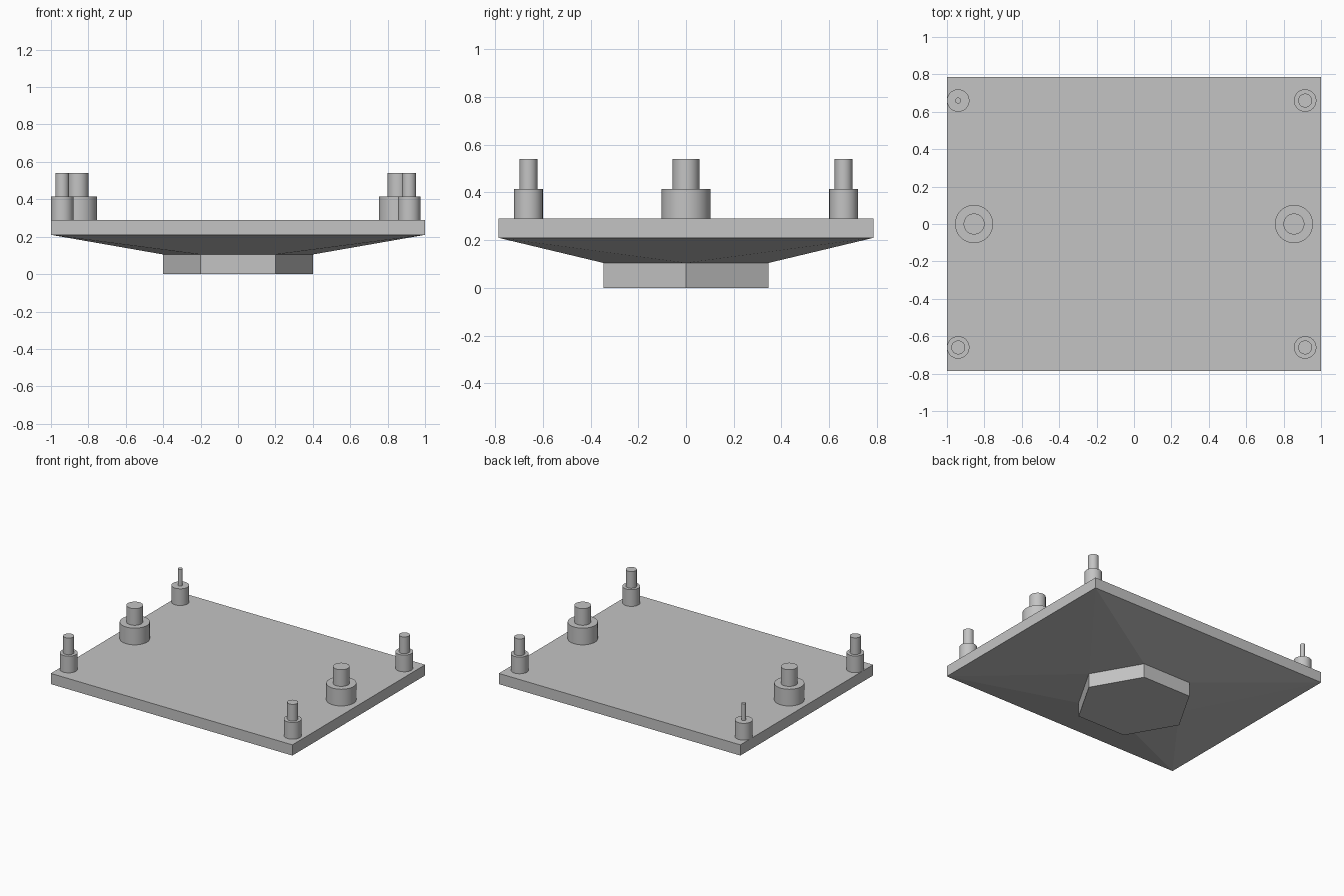
import bpy, bmesh
from math import cos, sin, tau, radians

cube = bpy.data.objects.get("Cube")
if cube:
    bpy.data.objects.remove(cube, do_unlink=True)

grey = bpy.data.materials.new("plain grey")
grey.use_nodes = True
colour = (0.55, 0.55, 0.55, 1)
grey.diffuse_color = colour
grey.node_tree.nodes["Principled BSDF"].inputs["Base Color"].default_value = colour

HALF_X, HALF_Y = 1.0, 0.785
PLATE_LOW, PLATE_TOP = 0.21, 0.29
HEX_RADIUS, HEX_TOP = 0.4, 0.105
SHOULDER, PIN_TOP = 0.415, 0.54


def ring(radius, z, sides):
    return [(radius * cos(tau * i / sides), radius * sin(tau * i / sides), z)
            for i in range(sides)]


def rectangle(z):
    return [(sx * HALF_X, sy * HALF_Y, z)
            for sx, sy in ((1, 1), (-1, 1), (-1, -1), (1, -1))]


def finish(name, bm, location=(0, 0, 0)):
    bmesh.ops.recalc_face_normals(bm, faces=bm.faces)
    mesh = bpy.data.meshes.new(name)
    bm.to_mesh(mesh)
    bm.free()
    mesh.materials.append(grey)
    obj = bpy.data.objects.new(name, mesh)
    obj.location = location
    bpy.context.collection.objects.link(obj)
    return obj


def stack(name, rings, location=(0, 0, 0)):
    """Closed solid skinned through rings with equal point counts."""
    bm = bmesh.new()
    loops = [[bm.verts.new(p) for p in r] for r in rings]
    for low, high in zip(loops, loops[1:]):
        for i in range(len(low)):
            j = (i + 1) % len(low)
            bm.faces.new((low[i], low[j], high[j], high[i]))
    bm.faces.new(loops[0][::-1])
    bm.faces.new(loops[-1])
    return finish(name, bm, location)


# Base plate and hexagonal foot
stack("base_plate", [rectangle(PLATE_LOW), rectangle(PLATE_TOP)])
stack("hexagonal_foot", [ring(HEX_RADIUS, 0, 6), ring(HEX_RADIUS, HEX_TOP, 6)])

# Tapered underside joining the foot to the plate
bm = bmesh.new()
for p in ring(HEX_RADIUS, HEX_TOP, 6) + rectangle(PLATE_LOW):
    bm.verts.new(p)
bmesh.ops.convex_hull(bm, input=bm.verts)
bmesh.ops.dissolve_limit(bm, angle_limit=radians(0.5), verts=bm.verts, edges=bm.edges)
finish("tapered_underside", bm)


# Stepped posts: wide shoulder with a narrow pin
def post(name, x, y, radius, pin_radius):
    steps = [(radius, PLATE_TOP), (radius, SHOULDER),
             (pin_radius, SHOULDER), (pin_radius, PIN_TOP)]
    obj = stack(name, [ring(r, z, 48) for r, z in steps], (x, y, 0))
    bpy.ops.object.select_all(action="DESELECT")
    obj.select_set(True)
    bpy.context.view_layer.objects.active = obj
    bpy.ops.object.shade_smooth_by_angle(angle=radians(30))


for side, corner_x, middle_x in (("left", 0.915, 0.855), ("right", -0.94, -0.855)):
    post(side + "_middle_post", middle_x, 0, 0.102, 0.056)
    for end, y in (("front", -0.66), ("back", 0.66)):
        thin = (side, end) == ("right", "back")
        post(f"{end}_{side}_post", corner_x, y, 0.06, 0.016 if thin else 0.037)
